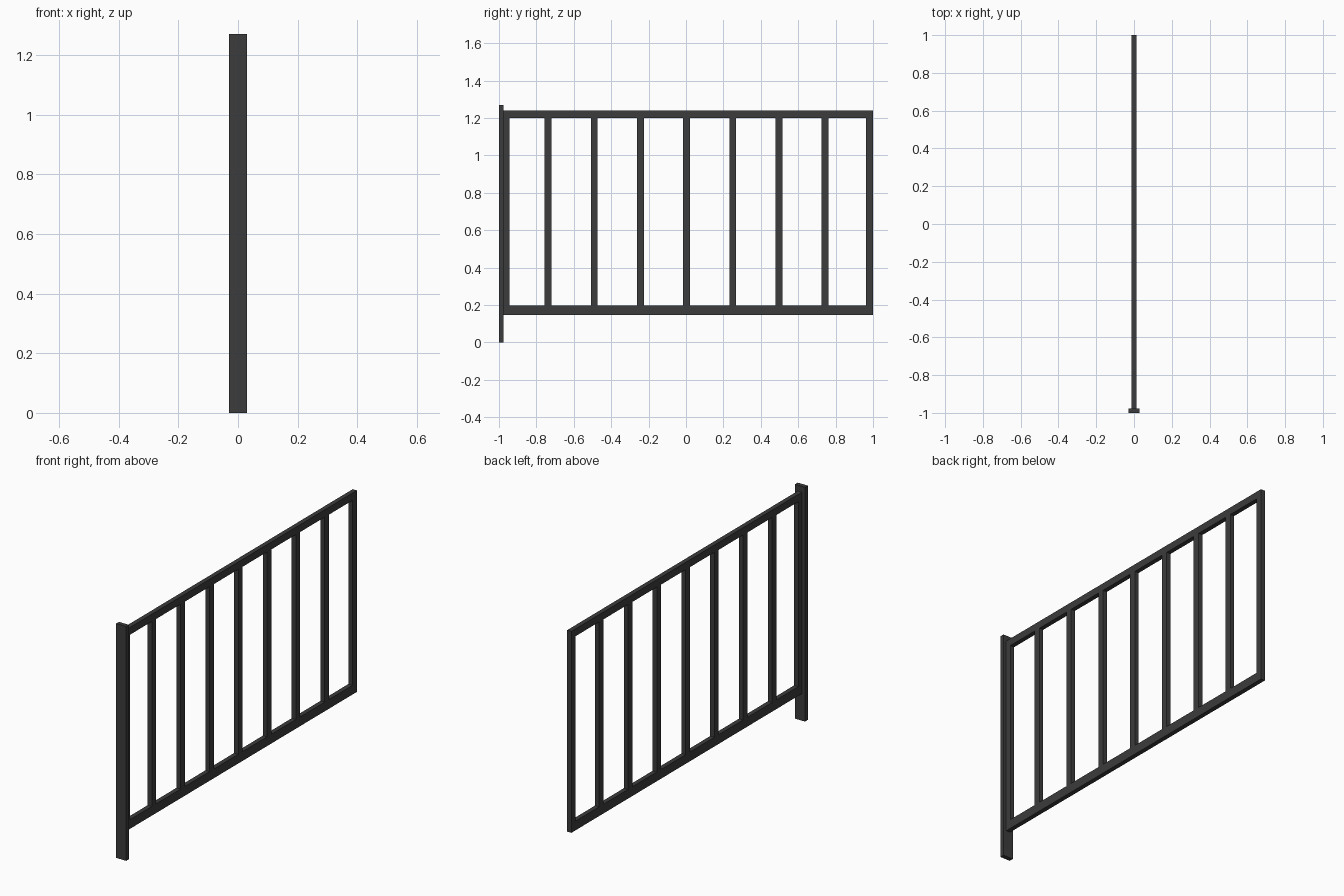
import bpy

if "Cube" in bpy.data.objects:
    bpy.data.objects.remove(bpy.data.objects["Cube"])

mat = bpy.data.materials.new("dark_metal")
mat.diffuse_color = (0.045, 0.045, 0.045, 1)
mat.use_nodes = True
mat.node_tree.nodes["Principled BSDF"].inputs["Base Color"].default_value = mat.diffuse_color


def bar(name, width, y0, y1, z0, z1):
    """Box centred on x = 0, spanning the given y and z ranges."""
    bpy.ops.mesh.primitive_cube_add(size=1, location=(0, (y0 + y1) / 2, (z0 + z1) / 2))
    ob = bpy.context.object
    ob.name = name
    ob.scale = (width, y1 - y0, z1 - z0)
    bpy.ops.object.transform_apply(location=False, rotation=False, scale=True)
    ob.data.materials.append(mat)
    return ob


DEPTH = 0.025
BOTTOM, TOP = 0.197, 1.199

# Flat end post reaching the ground
bar("end_post", 0.06, -1.0, -0.976, 0, 1.27)

# Horizontal rails
bar("top_rail", DEPTH, -0.976, 1.0, TOP, 1.239)
bar("bottom_rail", DEPTH, -0.976, 1.0, 0.147, BOTTOM)

# Upright frame bars at both ends
bar("frame_upright_near", DEPTH, -0.976, -0.944, BOTTOM, TOP)
bar("frame_upright_far", DEPTH, 0.963, 1.0, BOTTOM, TOP)

# Evenly spaced balusters
for i in range(7):
    y = 0.003 + (i - 3) * 0.2468
    bar(f"baluster_{i + 1}", DEPTH, y - 0.0185, y + 0.0185, BOTTOM, TOP)
